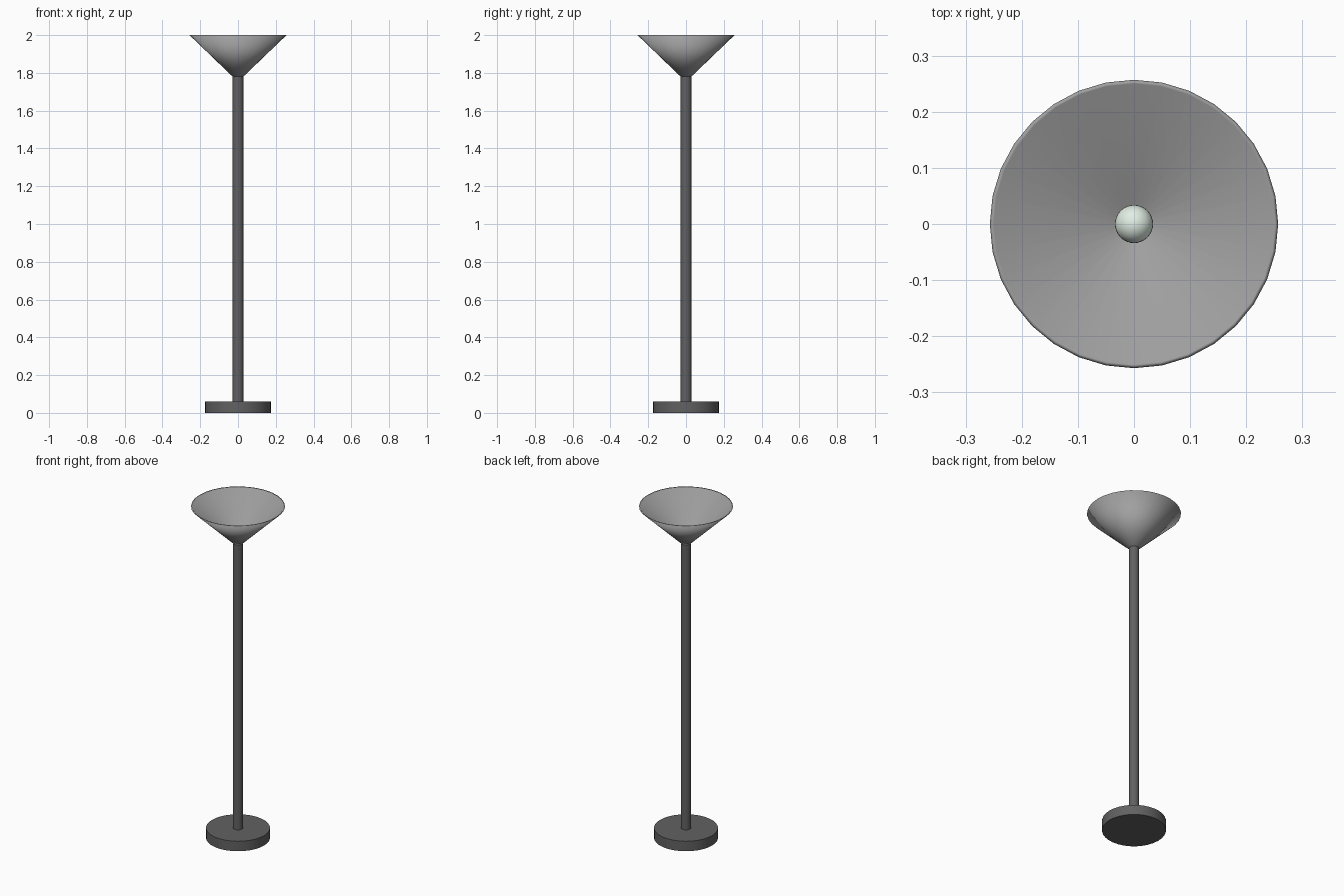
import bpy, bmesh
from math import cos, sin, pi

if "Cube" in bpy.data.objects:
    bpy.data.objects.remove(bpy.data.objects["Cube"])


def lathe(name, profile, sides, full_smooth=False):
    """Spin a (radius, z) profile about the z axis; radius 0 closes to a point."""
    bm = bmesh.new()
    rings = []
    for r, z in profile:
        n = 1 if r == 0 else sides
        rings.append([bm.verts.new((r * cos(2 * pi * i / sides), r * sin(2 * pi * i / sides), z))
                      for i in range(n)])
    for a, b in zip(rings, rings[1:]):
        for i in range(sides):
            j = (i + 1) % sides
            quad = [a[i % len(a)], a[j % len(a)], b[j % len(b)], b[i % len(b)]]
            bm.faces.new(list(dict.fromkeys(quad)))
    bmesh.ops.recalc_face_normals(bm, faces=bm.faces)
    mesh = bpy.data.meshes.new(name)
    bm.to_mesh(mesh)
    bm.free()
    ob = bpy.data.objects.new(name, mesh)
    bpy.context.collection.objects.link(ob)
    bpy.ops.object.select_all(action='DESELECT')
    ob.select_set(True)
    bpy.context.view_layer.objects.active = ob
    if full_smooth:
        bpy.ops.object.shade_smooth()
    else:
        bpy.ops.object.shade_smooth_by_angle()
    return ob


def paint(ob, name, color):
    mat = bpy.data.materials.new(name)
    mat.diffuse_color = color
    mat.use_nodes = True
    mat.node_tree.nodes["Principled BSDF"].inputs["Base Color"].default_value = mat.diffuse_color
    ob.data.materials.append(mat)


# Weighted disc base
base = lathe("base", [(0, 0), (0.175, 0), (0.175, 0.06), (0, 0.06)], 32)

# Upright pole
pole = lathe("pole", [(0, 0.05), (0.028, 0.05), (0.028, 1.79), (0, 1.79)], 32)

# Open conical uplight shade, thin walled
shade = lathe("shade", [(0, 1.78), (0.028, 1.78), (0.257, 2.0), (0.25, 2.0),
                        (0.025, 1.788), (0, 1.788)], 32, True)

# Bulb in the bottom of the shade
bpy.ops.mesh.primitive_uv_sphere_add(segments=32, ring_count=16, radius=0.034,
                                     location=(0, 0, 1.82))
bulb = bpy.context.object
bulb.name = "bulb"
bpy.ops.object.shade_smooth()

for part in (base, pole):
    paint(part, part.name + "_dark", (0.12, 0.12, 0.12, 1))
paint(shade, "shade_grey", (0.35, 0.35, 0.35, 1))
paint(bulb, "bulb_glass", (0.75, 0.85, 0.77, 1))
